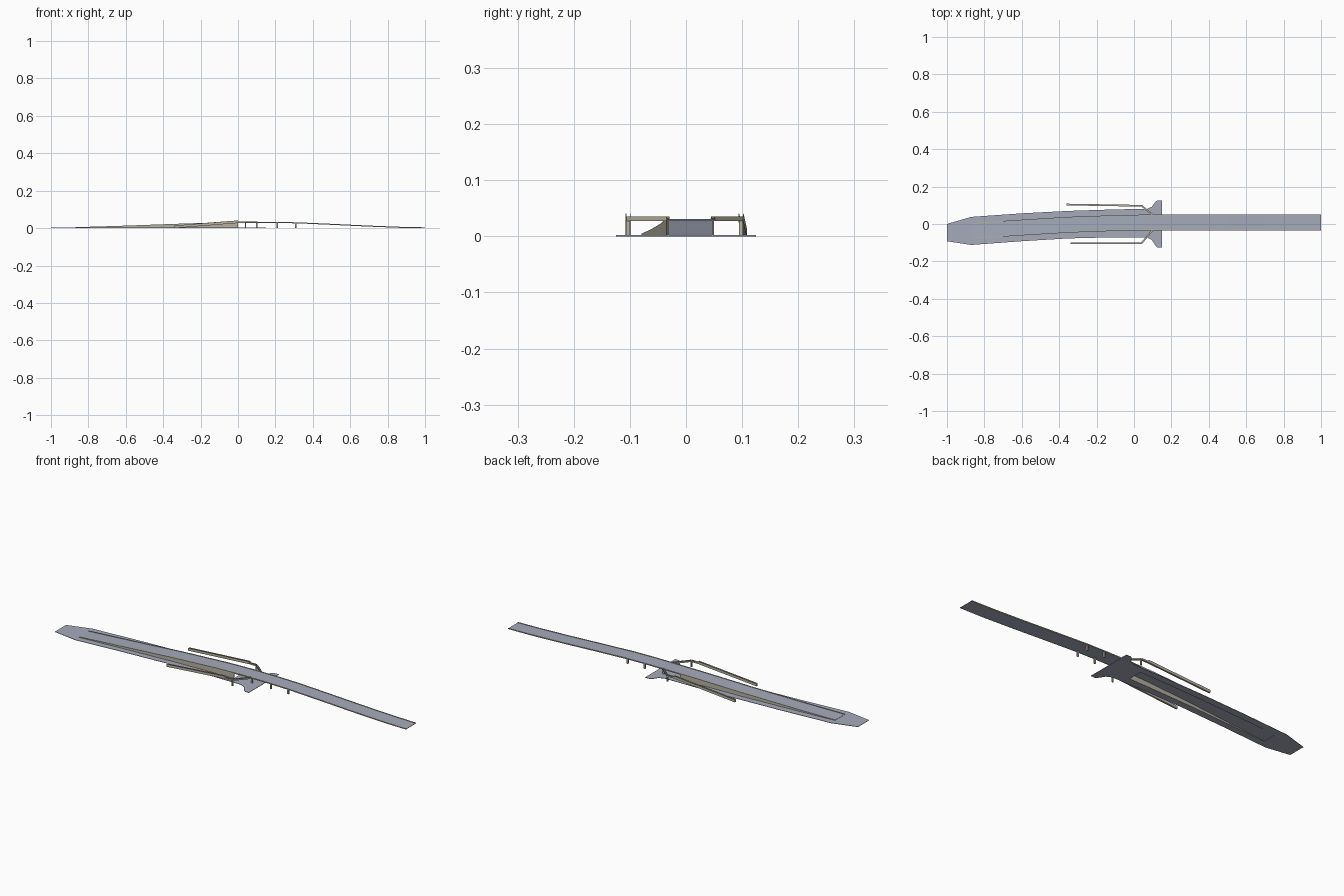
import bpy, bmesh, math
from mathutils import Vector

if "Cube" in bpy.data.objects:
    bpy.data.objects.remove(bpy.data.objects["Cube"])


def material(name, rgb):
    m = bpy.data.materials.new(name)
    m.diffuse_color = (*rgb, 1)
    m.use_nodes = True
    m.node_tree.nodes["Principled BSDF"].inputs["Base Color"].default_value = m.diffuse_color
    return m


ROAD = material("road_blue_grey", (0.38, 0.41, 0.50))
CONCRETE = material("concrete_tan", (0.47, 0.44, 0.36))


def lerp(table, x):
    """Piecewise linear lookup in a list of (x, value)."""
    if x <= table[0][0]:
        return table[0][1]
    for (x0, v0), (x1, v1) in zip(table, table[1:]):
        if x <= x1:
            return v0 + (v1 - v0) * (x - x0) / (x1 - x0)
    return table[-1][1]


def loft(name, sections, mat):
    """Join rectangular sections, each a list of four points, into a solid."""
    bm = bmesh.new()
    rings = [[bm.verts.new(p) for p in s] for s in sections]
    for a, b in zip(rings, rings[1:]):
        for i in range(4):
            j = (i + 1) % 4
            bm.faces.new((a[i], a[j], b[j], b[i]))
    bm.faces.new(rings[0][::-1])
    bm.faces.new(rings[-1])
    bmesh.ops.recalc_face_normals(bm, faces=bm.faces)
    me = bpy.data.meshes.new(name)
    bm.to_mesh(me)
    bm.free()
    me.materials.append(mat)
    ob = bpy.data.objects.new(name, me)
    bpy.context.collection.objects.link(ob)
    return ob


def sec(x, y0, y1, z0, z1):
    return [(x, y0, z0), (x, y1, z0), (x, y1, z1), (x, y0, z1)]


def box(name, x, y, z0, z1, w, mat):
    h = w / 2
    loft(name, [sec(x - h, y - h, y + h, z0, z1), sec(x + h, y - h, y + h, z0, z1)], mat)


def run(name, a, b, off0, off1, z0, z1, mat):
    """Bar from a to b with sideways offsets and heights relative to the ends."""
    a, b = Vector(a), Vector(b)
    d = (b - a).to_2d().normalized()
    n = Vector((-d.y, d.x, 0))
    ends = []
    for p in (a, b):
        ends.append([p + n * off0 + Vector((0, 0, z0)), p + n * off1 + Vector((0, 0, z0)),
                     p + n * off1 + Vector((0, 0, z1)), p + n * off0 + Vector((0, 0, z1))])
    loft(name, ends, mat)


# Road centre line and surface height
CENTRE = [(-0.87, -0.037), (-0.6, -0.019), (-0.35, -0.004), (-0.1, 0.005), (0.05, 0.008)]
HEIGHT = [(-0.87, 0.003), (-0.65, 0.0095), (-0.3, 0.022), (-0.1, 0.0285), (0.05, 0.031),
          (0.2, 0.031), (0.32, 0.029), (0.5, 0.021), (0.7, 0.0115), (0.87, 0.005), (1, 0.0022)]
HALF = 0.040
xs = sorted({p[0] for p in CENTRE + HEIGHT} | {0.0})

# Elevated deck
loft("bridge_deck", [sec(x, lerp(CENTRE, x) - HALF, lerp(CENTRE, x) + HALF,
                         max(0.0, lerp(HEIGHT, x) - 0.003), lerp(HEIGHT, x)) for x in xs], ROAD)

# Parapets along both deck edges and retaining walls under the left ramp
for side, s in (("front", -1), ("back", 1)):
    def edge(x, z0, z1):
        y = lerp(CENTRE, x) + s * HALF
        return sec(x, y - 0.002, y + 0.002, z0, z1)
    loft(f"parapet_{side}", [edge(x, max(0.0, lerp(HEIGHT, x) - 0.0035),
                                  lerp(HEIGHT, x) + 0.002) for x in xs], CONCRETE)
    loft(f"retaining_wall_{side}", [edge(x, 0, lerp(HEIGHT, x) - 0.001)
                                    for x in xs if x <= 0], CONCRETE)

# Ground road: pointed left end, two slip lanes, flared cross street
BACK = [(-1, 0.0), (-0.87, 0.038), (-0.6, 0.057), (-0.35, 0.070), (-0.1, 0.078), (0.07, 0.081),
        (0.095, 0.092), (0.115, 0.12), (0.125, 0.125), (0.15, 0.125)]
FRONT = [(-1, -0.092), (-0.87, -0.112), (-0.6, -0.092), (-0.35, -0.077), (-0.1, -0.071),
         (0.07, -0.072), (0.095, -0.085), (0.115, -0.115), (0.125, -0.125), (0.15, -0.125)]
T = 0.002


def full(x):
    return sec(x, lerp(FRONT, x), lerp(BACK, x), 0, T)


loft("ground_road_end", [full(x) for x in (-1, -0.87, -0.83)], ROAD)
loft("cross_street", [full(x) for x in (0, 0.07, 0.095, 0.115, 0.125, 0.15)], ROAD)
lane = (-0.83, -0.6, -0.35, -0.1, 0.0)
loft("slip_lane_back", [sec(x, lerp(CENTRE, x) + HALF, lerp(BACK, x), 0, T) for x in lane], ROAD)
loft("slip_lane_front", [sec(x, lerp(FRONT, x), lerp(CENTRE, x) - HALF, 0, T) for x in lane], ROAD)

# Footpath ramps with handrails, landing and link to the deck
for side, s, x0, y0, y1 in (("front", -1, -0.34, -0.103, -0.103), ("back", 1, -0.36, 0.104, 0.098)):
    pts = [(x0, y0, 0.002), (0.0, y1, 0.029), (0.04, y1, 0.029),
           (0.1, 0.008 + s * HALF, 0.029)]
    for i, (a, b) in enumerate(zip(pts, pts[1:])):
        run(f"footpath_{side}_{i}", a, b, -0.0045, 0.0045, -0.002, 0.001, CONCRETE)
        top = 0.012 if i < 1 else 0.006
        for j, o in enumerate((-0.0045, 0.0033)):
            run(f"handrail_{side}_{i}_{j}", a, b, o, o + 0.0012, 0, top, CONCRETE)
    box(f"footpath_post_{side}", 0.04, y1, 0, 0.028, 0.007, CONCRETE)

# Deck posts
for x in (0.1, 0.21, 0.31):
    for s in (-1, 1):
        box("deck_post", x, 0.008 + s * 0.034, 0, lerp(HEIGHT, x) - 0.002, 0.008, CONCRETE)
